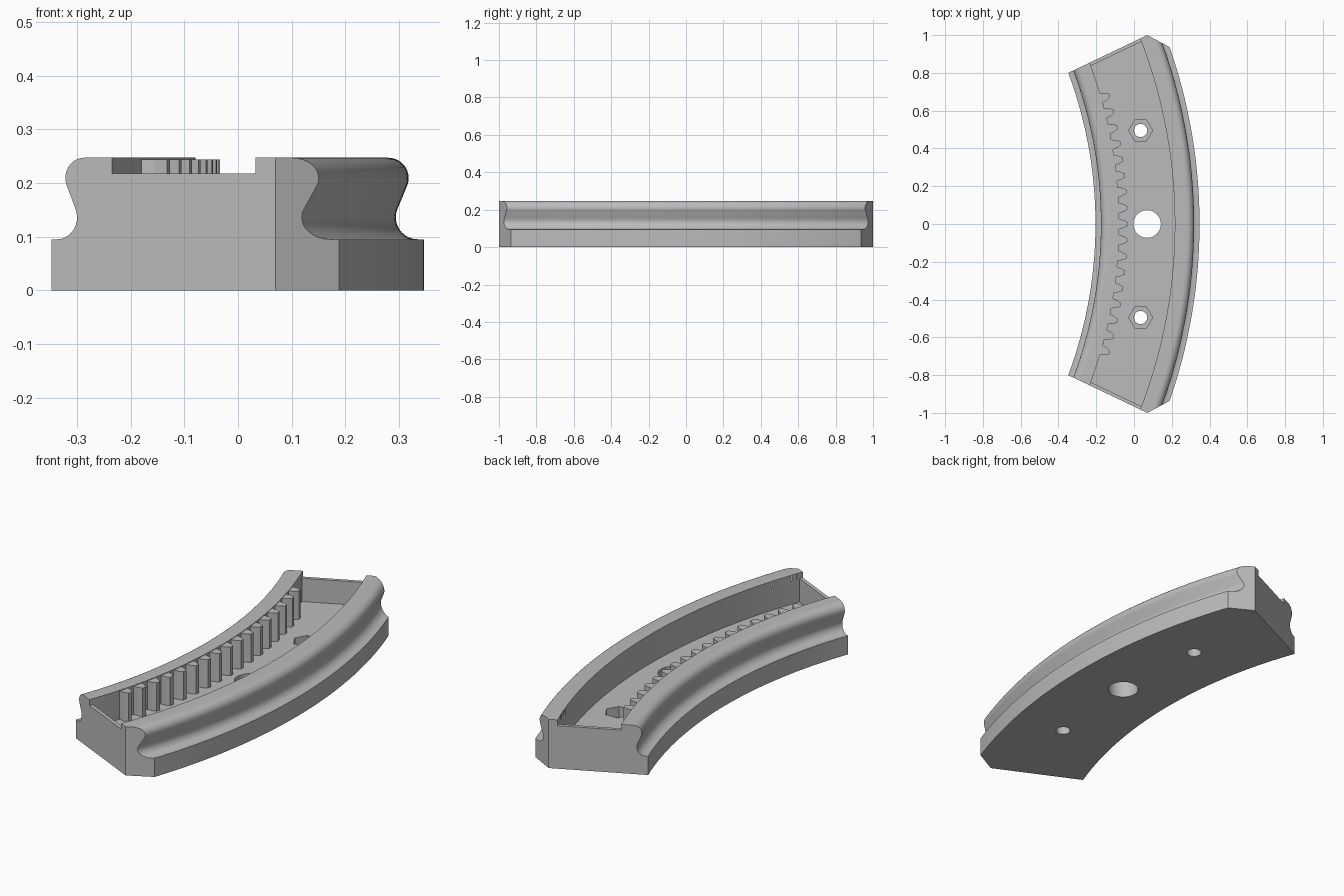
import bpy, bmesh, math
from mathutils import Vector, Matrix

if "Cube" in bpy.data.objects:
    bpy.data.objects.remove(bpy.data.objects["Cube"], do_unlink=True)

CX = -2.5                      # centre of the arc
R_IN, R_OUT = 2.296, 2.847     # base edges
P_IN, P_OUT = 2.421, 2.716     # pocket walls
FLOOR, LIP, TOP = 0.10, 0.218, 0.247

grey = bpy.data.materials.new("light grey")
grey.use_nodes = True
grey.diffuse_color = (0.5, 0.5, 0.5, 1)
grey.node_tree.nodes["Principled BSDF"].inputs["Base Color"].default_value = (0.5, 0.5, 0.5, 1)


def make(name, bm):
    bmesh.ops.recalc_face_normals(bm, faces=bm.faces)
    mesh = bpy.data.meshes.new(name)
    bm.to_mesh(mesh)
    bm.free()
    mesh.materials.append(grey)
    ob = bpy.data.objects.new(name, mesh)
    bpy.context.collection.objects.link(ob)
    return ob


def sweep(profile, half_angle=25, steps=90):
    """Sweep a closed (radius, z) profile along the arc."""
    bm = bmesh.new()
    rings = []
    for i in range(steps + 1):
        a = math.radians(half_angle) * (2 * i / steps - 1)
        rings.append([bm.verts.new((CX + r * math.cos(a), r * math.sin(a), z)) for r, z in profile])
    n = len(profile)
    for p, q in zip(rings, rings[1:]):
        for j in range(n):
            k = (j + 1) % n
            bm.faces.new((p[j], p[k], q[k], q[j]))
    bm.faces.new(rings[0])
    bm.faces.new(rings[-1])
    bmesh.ops.recalc_face_normals(bm, faces=bm.faces)
    return bm


def trim(bm, nx, ny, inset=0.0):
    """Cut both ends by mirrored vertical planes and cap them."""
    for s in (1, -1):
        no = Vector((nx, ny * s, 0)).normalized()
        co = Vector((0.07, s, 0)) - no * inset
        cut = bmesh.ops.bisect_plane(bm, geom=bm.verts[:] + bm.edges[:] + bm.faces[:],
                                     plane_co=co, plane_no=no, clear_outer=True)
        edges = [e for e in cut["geom_cut"] if isinstance(e, bmesh.types.BMEdge)]
        bmesh.ops.contextual_create(bm, geom=edges)


def arc(cx, cz, rad, a0, a1, n):
    return [(cx + rad * math.cos(math.radians(a0 + (a1 - a0) * i / n)),
             cz + rad * math.sin(math.radians(a0 + (a1 - a0) * i / n))) for i in range(n + 1)]


def prism(radius, sides, x, y, z0, z1):
    bm = bmesh.new()
    bmesh.ops.create_cone(bm, cap_ends=True, segments=sides, radius1=radius, radius2=radius,
                          depth=z1 - z0, matrix=Matrix.Translation((x, y, (z0 + z1) / 2)))
    return bm


# Body: rolled lip over a concave groove, same on both sides
side = [(0, 0), (0, 0.095)]
side += arc(0.012, 0.136, 0.041, -90, 25, 10)
side += arc(0.067, 0.209, 0.038, 205, 90, 10)
profile = [(R_IN + d, z) for d, z in side] + [(R_OUT - d, z) for d, z in reversed(side)]
bm = sweep(profile)
trim(bm, -0.2, 0.418)
trim(bm, 0.063, 0.118)
body = make("curved_rail_body", bm)

# Cutters: pocket, lowered end walls, bolt holes and nut recesses
def block(z0):
    return [(P_IN, z0), (P_OUT, z0), (P_OUT, 0.5), (P_IN, 0.5)]

pocket = sweep(block(FLOOR))
trim(pocket, -0.2, 0.418, 0.018)
cutters = [make("pocket_cutter", pocket),
           make("end_notch_cutter", sweep(block(LIP), 28)),
           make("centre_hole_cutter", prism(0.073, 48, 0.069, 0, -0.1, 0.3))]
for s in (1, -1):
    cutters.append(make("bolt_hole_cutter", prism(0.035, 32, 0.035, 0.495 * s, -0.1, 0.3)))
    hexagon = prism(0.063, 6, 0, 0, FLOOR - 0.055, 0.3)
    bmesh.ops.rotate(hexagon, verts=hexagon.verts, matrix=Matrix.Rotation(math.radians(30), 3, 'Z'))
    # keep a corner of the hexagon pointing along x
    if max(v.co.x for v in hexagon.verts) < 0.06:
        bmesh.ops.rotate(hexagon, verts=hexagon.verts, matrix=Matrix.Rotation(math.radians(30), 3, 'Z'))
    bmesh.ops.translate(hexagon, verts=hexagon.verts, vec=(0.035, 0.495 * s, 0))
    cutters.append(make("nut_recess_cutter", hexagon))

bpy.context.view_layer.objects.active = body
for c in cutters:
    c.hide_render = True
    mod = body.modifiers.new("cut", 'BOOLEAN')
    mod.operation = 'DIFFERENCE'
    mod.solver = 'EXACT'
    mod.object = c
    bpy.ops.object.modifier_apply(modifier=mod.name)
for c in cutters:
    bpy.data.objects.remove(c, do_unlink=True)

# Gear teeth along the inner pocket wall
bm = bmesh.new()
half = [(P_IN - 0.008, 0.028), (P_IN + 0.024, 0.021), (P_IN + 0.045, 0.010)]
outline = [(r, -w) for r, w in half] + [(r, w) for r, w in reversed(half)]
for i in range(-8, 9):
    rot = Matrix.Rotation(math.radians(2 * i), 3, 'Z')
    low, high = [[bm.verts.new(rot @ Vector((r, w, z)) + Vector((CX, 0, 0))) for r, w in outline]
                 for z in (FLOOR - 0.005, TOP - 0.003)]
    bm.faces.new(low)
    bm.faces.new(high)
    for j in range(len(outline)):
        k = (j + 1) % len(outline)
        bm.faces.new((low[j], low[k], high[k], high[j]))
make("gear_teeth", bm)

# Smooth the rolled sides, keep the cut edges crisp
bpy.ops.object.select_all(action='DESELECT')
body.select_set(True)
bpy.context.view_layer.objects.active = body
bpy.ops.object.shade_smooth_by_angle(angle=math.radians(30))
